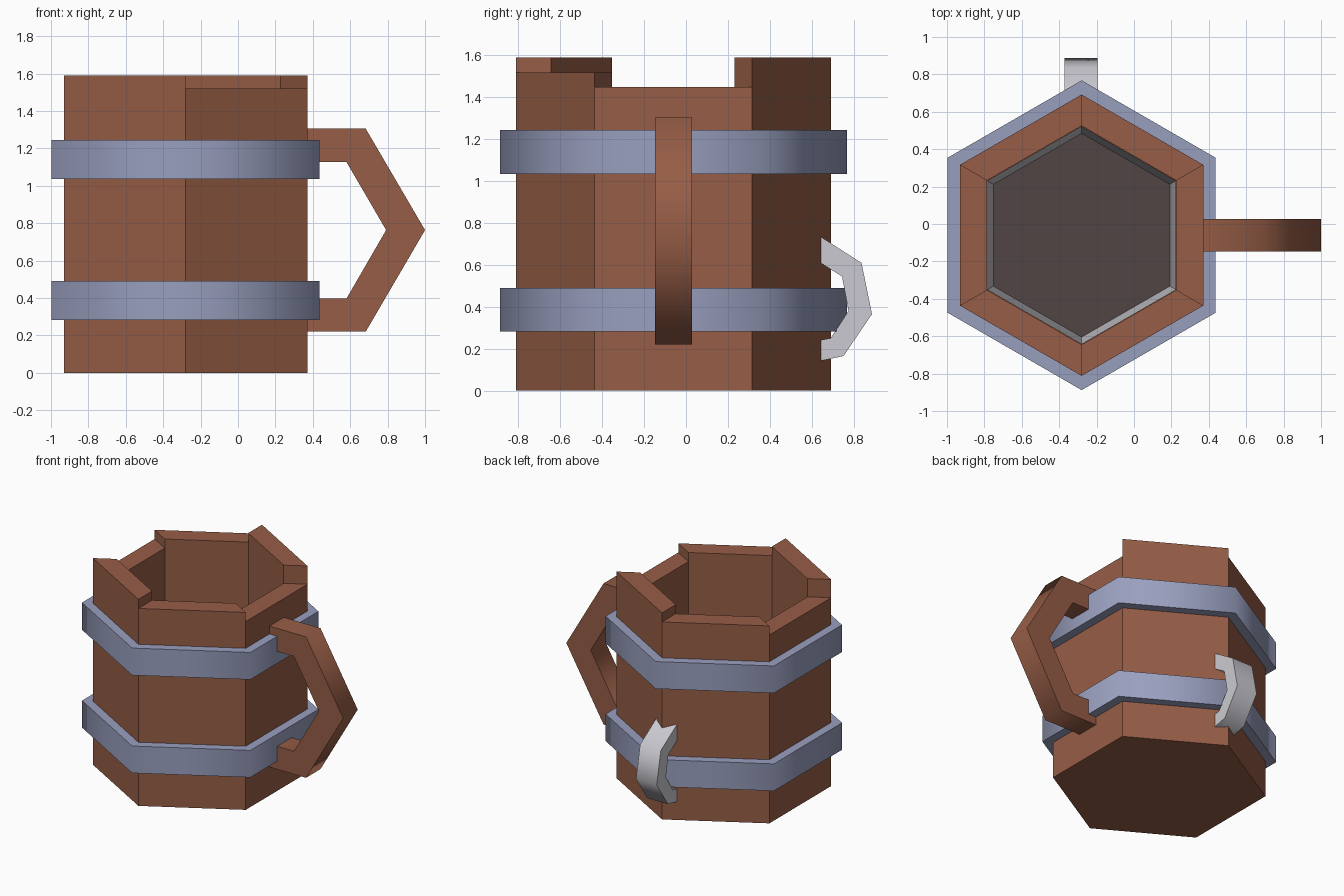
import bpy, bmesh, math

if "Cube" in bpy.data.objects:
    bpy.data.objects.remove(bpy.data.objects["Cube"])

CX, CY = -0.28, -0.06                      # axis of the hexagonal mug


def material(name, rgb):
    m = bpy.data.materials.new(name)
    lin = [((c / 255 + 0.055) / 1.055) ** 2.4 for c in rgb]
    m.diffuse_color = (*lin, 1)
    m.use_nodes = True
    m.node_tree.nodes["Principled BSDF"].inputs["Base Color"].default_value = m.diffuse_color
    return m


WOOD = material("brown wood", (150, 93, 70))
BAND = material("blue grey metal", (153, 159, 190))
PALE = material("pale grey", (202, 202, 209))
DARK = material("dark floor", (80, 69, 68))


def finish(name, bm, mats, smooth_angle=None):
    """Turn a bmesh into an object, optionally smooth below an edge angle."""
    if smooth_angle:
        bmesh.ops.recalc_face_normals(bm, faces=bm.faces)
        for f in bm.faces:
            f.smooth = True
        for e in bm.edges:
            e.smooth = e.calc_face_angle(0) < math.radians(smooth_angle)
    me = bpy.data.meshes.new(name)
    bm.to_mesh(me)
    bm.free()
    for m in mats:
        me.materials.append(m)
    ob = bpy.data.objects.new(name, me)
    bpy.context.collection.objects.link(ob)
    return ob


def hex_pt(k, r, z):
    a = math.radians(30 + 60 * k)
    return (CX + r * math.cos(a), CY + r * math.sin(a), z)


def quad(bm, *pts):
    return bm.faces.new([bm.verts.new(p) for p in pts])


# Mug body: six walls with stepped rim heights and mitred steps
RO, RI, FLOOR = 0.752, 0.585, 0.14
tops = [1.59, 1.52, 1.45] * 2
bm = bmesh.new()
for k in range(6):
    h, prev, n = tops[k], tops[k - 1], k + 1
    quad(bm, hex_pt(k, RO, 0), hex_pt(n, RO, 0), hex_pt(n, RO, h), hex_pt(k, RO, h))
    quad(bm, hex_pt(n, RI, FLOOR), hex_pt(k, RI, FLOOR), hex_pt(k, RI, h), hex_pt(n, RI, h))
    quad(bm, hex_pt(k, RO, h), hex_pt(n, RO, h), hex_pt(n, RI, h), hex_pt(k, RI, h))
    quad(bm, hex_pt(k, RO, h), hex_pt(k, RI, h), hex_pt(k, RI, prev), hex_pt(k, RO, prev))
quad(bm, *[hex_pt(-k, RO, 0) for k in range(6)])
quad(bm, *[hex_pt(k, RI, FLOOR) for k in range(6)])
bmesh.ops.remove_doubles(bm, verts=bm.verts, dist=1e-5)
finish("mug_body", bm, [WOOD])

# Tapered inner liner with a dark floor
bm = bmesh.new()
for k in range(6):
    quad(bm, hex_pt(k + 1, 0.545, 0.15), hex_pt(k, 0.545, 0.15),
         hex_pt(k, 0.583, 0.7), hex_pt(k + 1, 0.583, 0.7))
quad(bm, *[hex_pt(k, 0.545, 0.15) for k in range(6)]).material_index = 1
finish("inner_liner", bm, [PALE, DARK])

# Two metal hoops
for name, z0, z1 in (("lower_band", 0.282, 0.49), ("upper_band", 1.035, 1.244)):
    bm = bmesh.new()
    for k in range(6):
        ring = [[hex_pt(j, r, z) for r, z in ((0.828, z0), (0.828, z1), (0.73, z1), (0.73, z0))]
                for j in (k, k + 1)]
        for i in range(4):
            quad(bm, ring[0][i], ring[1][i], ring[1][i - 3], ring[0][i - 3])
    bmesh.ops.remove_doubles(bm, verts=bm.verts, dist=1e-5)
    finish(name, bm, [BAND], 65)


def bent_bar(name, outer, inner, place, mat):
    """Bar of constant width following an outer and an inner outline."""
    bm = bmesh.new()
    rows = []
    for o, i in zip(outer, inner):
        rows.append([bm.verts.new(place(*p, s))
                     for p, s in ((o, -0.088), (o, 0.088), (i, 0.088), (i, -0.088))])
    for a, b in zip(rows, rows[1:]):
        for j in range(4):
            bm.faces.new((a[j], b[j], b[j - 3], a[j - 3]))
    bm.faces.new(rows[0])
    bm.faces.new(rows[-1][::-1])
    finish(name, bm, [mat], 65)


# Large wooden handle on the right
bent_bar("handle",
         [(0.34, 1.305), (0.683, 1.305), (1.0, 0.763), (0.683, 0.22), (0.34, 0.22)],
         [(0.34, 1.127), (0.58, 1.127), (0.792, 0.763), (0.58, 0.397), (0.34, 0.397)],
         lambda u, z, s: (u, CY + s, z), WOOD)

# Small pale hook on the back corner
bent_bar("back_hook",
         [(0.61, 0.756), (0.838, 0.61), (0.888, 0.365), (0.752, 0.165), (0.61, 0.135)],
         [(0.61, 0.63), (0.745, 0.545), (0.776, 0.38), (0.69, 0.25), (0.61, 0.236)],
         lambda u, z, s: (CX - 0.004 + s, u, z), PALE)
